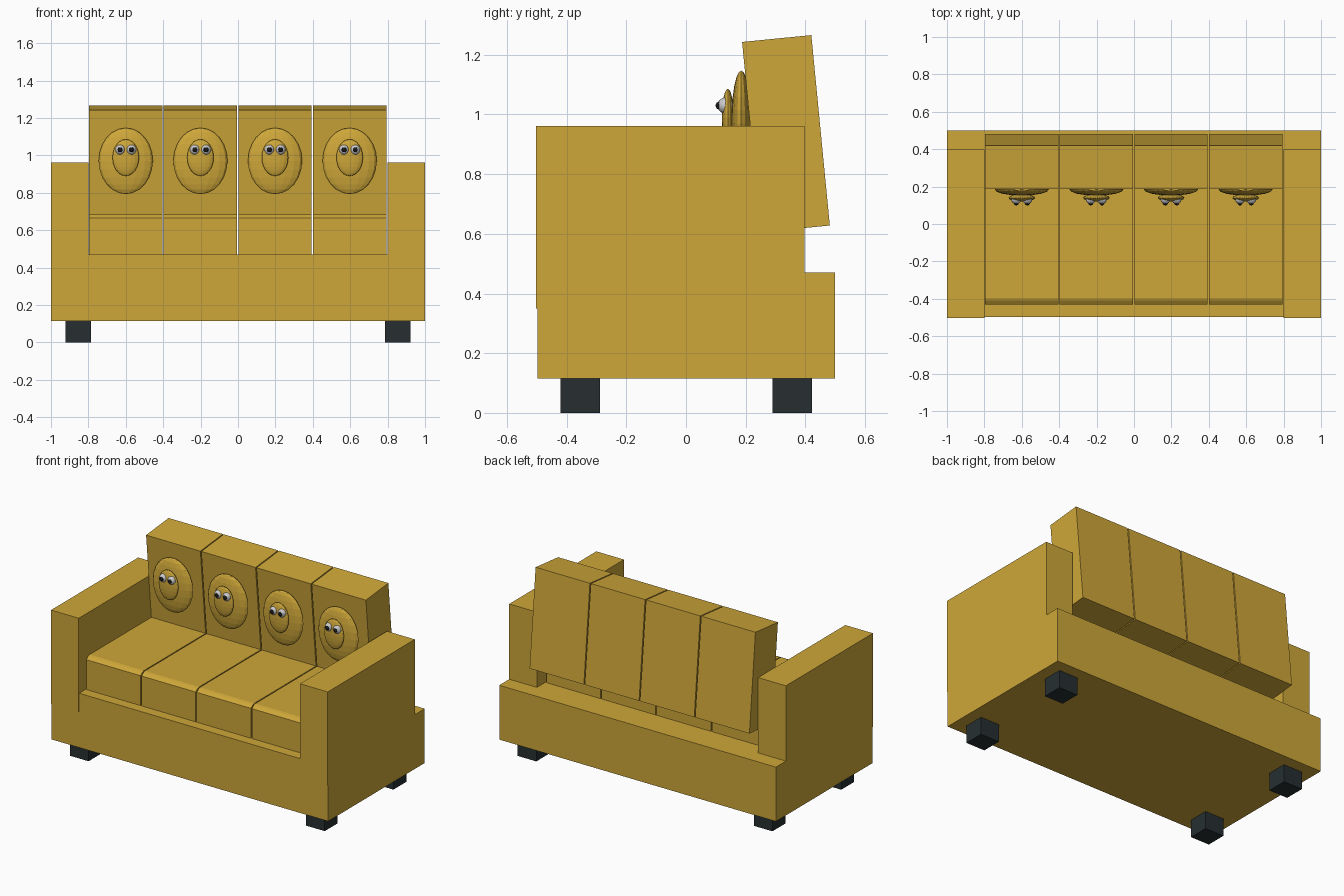
import bpy, bmesh, math
from mathutils import Matrix

if "Cube" in bpy.data.objects:
    bpy.data.objects.remove(bpy.data.objects["Cube"])


def material(name, rgb):
    m = bpy.data.materials.new(name)
    m.diffuse_color = (*rgb, 1)
    m.use_nodes = True
    m.node_tree.nodes["Principled BSDF"].inputs["Base Color"].default_value = m.diffuse_color
    return m


GOLD = material("gold_fabric", (0.62, 0.386, 0.041))
DARK = material("dark_wood", (0.02, 0.028, 0.03))
WHITE = material("eye_white", (0.8, 0.8, 0.8))
BLACK = material("pupil_black", (0.01, 0.01, 0.01))


def finish(name, bm, mat):
    bmesh.ops.recalc_face_normals(bm, faces=bm.faces[:])
    me = bpy.data.meshes.new(name)
    bm.to_mesh(me)
    bm.free()
    me.materials.append(mat)
    ob = bpy.data.objects.new(name, me)
    bpy.context.collection.objects.link(ob)
    return ob


def box(name, lo, hi, mat):
    bm = bmesh.new()
    size = [b - a for a, b in zip(lo, hi)]
    mid = [(a + b) / 2 for a, b in zip(lo, hi)]
    bmesh.ops.create_cube(bm, size=1, matrix=Matrix.Translation(mid) @ Matrix.Diagonal((*size, 1)))
    return finish(name, bm, mat)


def prism(name, profile, x0, x1, mat):
    # extrude a (y, z) side profile along x
    bm = bmesh.new()
    face = bm.faces.new([bm.verts.new((x0, y, z)) for y, z in profile])
    new = bmesh.ops.extrude_face_region(bm, geom=[face])["geom"]
    bmesh.ops.translate(bm, vec=(x1 - x0, 0, 0), verts=[v for v in new if isinstance(v, bmesh.types.BMVert)])
    return finish(name, bm, mat)


def ellipsoid(name, centre, radii, mat, seg=16, rings=12):
    bm = bmesh.new()
    bmesh.ops.create_uvsphere(bm, u_segments=seg, v_segments=rings, radius=1,
                              matrix=Matrix.Translation(centre) @ Matrix.Diagonal((*radii, 1)))
    return finish(name, bm, mat)


# base
box("base", (-1, -0.497, 0.115), (1, 0.5, 0.47), GOLD)

# arms and feet, mirrored left and right
for side, s in (("left", -1), ("right", 1)):
    xa = sorted((s * 0.8, s * 1.0))
    box(f"{side}_arm", (xa[0], -0.502, 0.35), (xa[1], 0.397, 0.962), GOLD)
    xf = sorted((s * 0.786, s * 0.921))
    box(f"{side}_front_foot", (xf[0], -0.42, 0), (xf[1], -0.288, 0.118), DARK)
    box(f"{side}_back_foot", (xf[0], 0.29, 0), (xf[1], 0.423, 0.118), DARK)

# seat and back cushions with round ornaments
seat = [(-0.43, 0.46), (-0.43, 0.665), (-0.41, 0.68), (-0.395, 0.685), (0.31, 0.685), (0.31, 0.46)]
back = [(0.25, 0.605), (0.188, 1.243), (0.42, 1.266), (0.482, 0.628)]
for i in range(4):
    n = i + 1
    x = -0.6 + 0.399 * i
    prism(f"seat_cushion_{n}", seat, x - 0.196, x + 0.196, GOLD)
    prism(f"back_cushion_{n}", back, x - 0.196, x + 0.196, GOLD)
    ellipsoid(f"face_disc_{n}", (x, 0.185, 0.97), (0.145, 0.033, 0.177), GOLD)
    ellipsoid(f"muzzle_{n}", (x, 0.14, 0.988), (0.071, 0.02, 0.098), GOLD)
    for side, s in (("left", -1), ("right", 1)):
        ex = x + s * 0.03
        ellipsoid(f"{side}_eye_{n}", (ex, 0.132, 1.03), (0.026, 0.026, 0.027), WHITE)
        ellipsoid(f"{side}_pupil_{n}", (ex, 0.113, 1.03), (0.014, 0.014, 0.014), BLACK, 12, 8)
